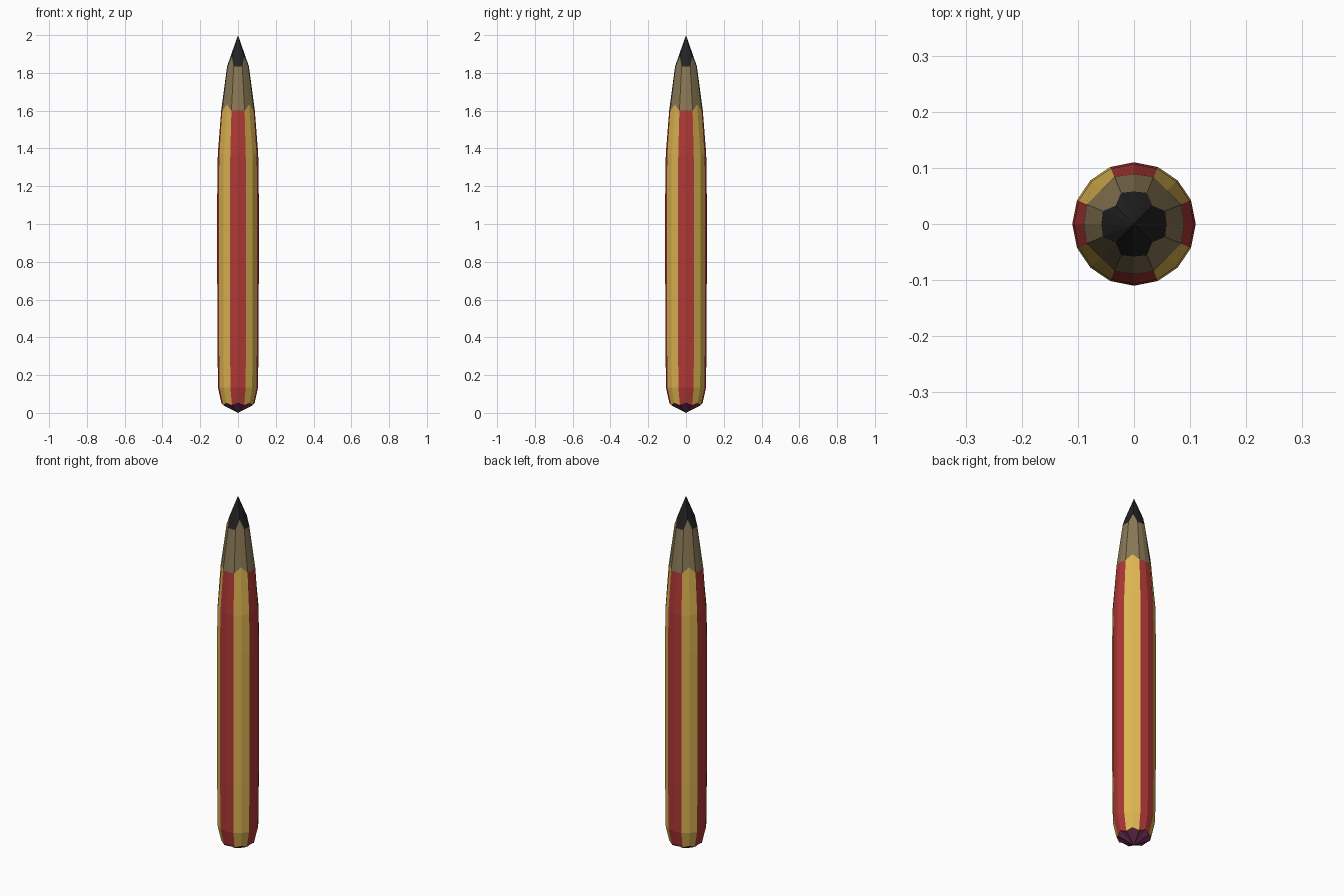
import bpy, bmesh, math

if "Cube" in bpy.data.objects:
    bpy.data.objects.remove(bpy.data.objects["Cube"])

SIDES = 16


def material(name, rgb):
    m = bpy.data.materials.new(name)
    m.diffuse_color = (*rgb, 1.0)
    m.use_nodes = True
    m.node_tree.nodes["Principled BSDF"].inputs["Base Color"].default_value = m.diffuse_color
    return m


yellow = material("yellow_paint", (0.72, 0.46, 0.083))
red = material("red_paint", (0.43, 0.04, 0.036))
wood = material("wood", (0.25, 0.185, 0.092))
lead = material("lead_black", (0.016, 0.016, 0.017))
purple = material("eraser_purple", (0.19, 0.035, 0.105))


# Ring = four (radius, z) pairs, repeated every quarter turn:
# red centre, stripe edge, yellow centre, stripe edge
def ring(red_mid, edge, yellow_mid):
    return [red_mid, edge, yellow_mid, edge]


def plain(r, z):
    return ring((r, z), (r, z), (r, z))


def build(name, rings, mats, rule):
    me = bpy.data.meshes.new(name)
    bm = bmesh.new()
    loops = []
    for rg in rings:
        if rg[0][0] == 0:  # pole
            loops.append([bm.verts.new((0, 0, rg[0][1]))] * SIDES)
            continue
        loop = []
        for k in range(SIDES):
            r, z = rg[k % 4]
            a = 2 * math.pi * k / SIDES
            loop.append(bm.verts.new((r * math.cos(a), r * math.sin(a), z)))
        loops.append(loop)
    for lo, hi in zip(loops, loops[1:]):
        for k in range(SIDES):
            j = (k + 1) % SIDES
            corners = list(dict.fromkeys([lo[k], lo[j], hi[j], hi[k]]))
            bm.faces.new(corners).material_index = rule(k)
    bm.to_mesh(me)
    bm.free()
    for m in mats:
        me.materials.append(m)
    ob = bpy.data.objects.new(name, me)
    bpy.context.collection.objects.link(ob)
    return ob


# Scalloped boundaries shared by neighbouring parts
butt_edge = ring((0.088, 0.052), (0.084, 0.040), (0.088, 0.052))
paint_edge = ring((0.089, 1.60), (0.091, 1.60), (0.084, 1.632))
lead_edge = ring((0.058, 1.833), (0.060, 1.833), (0.046, 1.885))

# Rounded end cap
build("end_cap", [plain(0, 0), butt_edge], [purple], lambda k: 0)

# Striped painted barrel
barrel = [butt_edge, plain(0.106, 0.135), plain(0.109, 0.40), plain(0.11, 0.73),
          plain(0.11, 1.15), plain(0.107, 1.37), paint_edge]
build("barrel", barrel, [yellow, red], lambda k: 1 if k % 4 in (0, 3) else 0)

# Sharpened wood and lead point
build("sharpened_wood", [paint_edge, lead_edge], [wood], lambda k: 0)
build("lead_tip", [lead_edge, plain(0, 2.0)], [lead], lambda k: 0)
